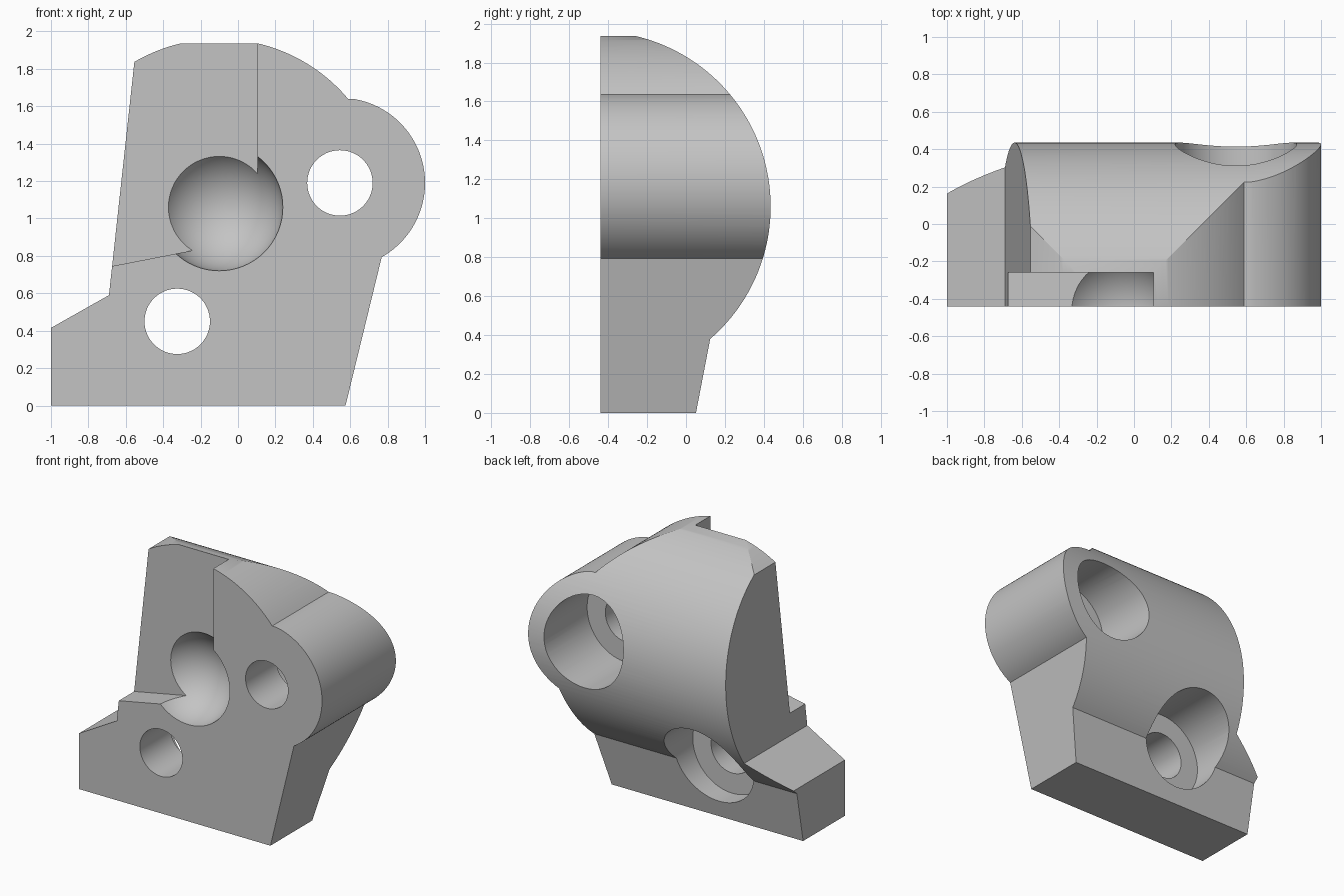
import bpy, bmesh
from math import sin, cos, radians
from mathutils import Matrix

if "Cube" in bpy.data.objects:
    bpy.data.objects.remove(bpy.data.objects["Cube"], do_unlink=True)

FRONT = -0.44
BALL = (-0.1, -0.465, 1.06)      # shared centre of socket and rounded body
BODY_R = 0.9
HOLES = [(0.545, 1.19), (-0.325, 0.45)]

grey = bpy.data.materials.new("plain_grey")
grey.use_nodes = True
colour = (0.55, 0.55, 0.55, 1)
grey.diffuse_color = colour
grey.node_tree.nodes["Principled BSDF"].inputs["Base Color"].default_value = colour


def arc(cu, cv, r, start, end, n):
    angles = [radians(start + (end - start) * i / n) for i in range(n + 1)]
    return [(cu + r * cos(a), cv + r * sin(a)) for a in angles]


def finish(name, bm):
    bmesh.ops.recalc_face_normals(bm, faces=bm.faces)
    mesh = bpy.data.meshes.new(name)
    bm.to_mesh(mesh)
    bm.free()
    mesh.materials.append(grey)
    ob = bpy.data.objects.new(name, mesh)
    bpy.context.collection.objects.link(ob)
    return ob


def prism(name, outline, axis, low, high):
    """Extrude a 2D outline along x or y; the second coordinate is z."""
    bm = bmesh.new()
    place = (lambda u, v: (u, low, v)) if axis == "y" else (lambda u, v: (low, u, v))
    face = bm.faces.new([bm.verts.new(place(u, v)) for u, v in outline])
    out = bmesh.ops.extrude_face_region(bm, geom=[face])
    depth = high - low
    bmesh.ops.translate(bm, verts=[g for g in out["geom"] if isinstance(g, bmesh.types.BMVert)],
                        vec=(0, depth, 0) if axis == "y" else (depth, 0, 0))
    return finish(name, bm)


def cut(target, tool, operation="DIFFERENCE"):
    bpy.context.view_layer.objects.active = target
    mod = target.modifiers.new("cut", "BOOLEAN")
    mod.operation, mod.solver, mod.object = operation, "EXACT", tool
    bpy.ops.object.modifier_apply(modifier=mod.name)
    bpy.data.objects.remove(tool, do_unlink=True)


# Front silhouette: foot, boss lobe and rounded, flat-topped head
silhouette = [(-1, 0), (0.575, 0)]
silhouette += arc(*HOLES[0], 0.455, -60.6, 80, 48)
silhouette += arc(BALL[0], BALL[2], BODY_R, 40, 77.2, 20)
silhouette += arc(BALL[0], BALL[2], BODY_R, 102.8, 120.3, 10)
silhouette += [(-0.69, 0.59), (-1, 0.415)]
body = prism("bracket_body", silhouette, "y", FRONT, 0.7)

# Side profile: barrel-shaped back above a sloped foot
profile = [(-0.6, -0.1), (0.032, -0.1)]
profile += arc(BALL[1], BALL[2], BODY_R, -49.1, 90, 72)
profile += [(-0.6, BALL[2] + BODY_R)]
cut(body, prism("side_profile", profile, "x", -1.3, 1.3), "INTERSECT")

# Stepped recess in the upper front corner
recess = [(-0.9, 0.701), (0.105, 0.897), (0.105, 2.1), (-0.9, 2.1)]
cut(body, prism("recess_cutter", recess, "y", -0.7, -0.26))

# Screw holes with wide counterbores from the back
for x, z in HOLES:
    cut(body, prism("hole_cutter", arc(x, z, 0.175, 0, 354, 59), "y", -0.7, 0.0))
    cut(body, prism("counterbore_cutter", arc(x, z, 0.325, 0, 355, 71), "y", -0.08, 0.8))

# Ball socket
bm = bmesh.new()
bmesh.ops.create_uvsphere(bm, u_segments=64, v_segments=32, radius=0.341,
                          matrix=Matrix.Translation(BALL) @ Matrix.Rotation(radians(90), 4, "X"))
cut(body, finish("socket_cutter", bm))

# Smooth curved walls, keep edges crisp
bpy.ops.object.select_all(action="DESELECT")
body.select_set(True)
bpy.context.view_layer.objects.active = body
bpy.ops.object.shade_smooth_by_angle(angle=radians(25))
